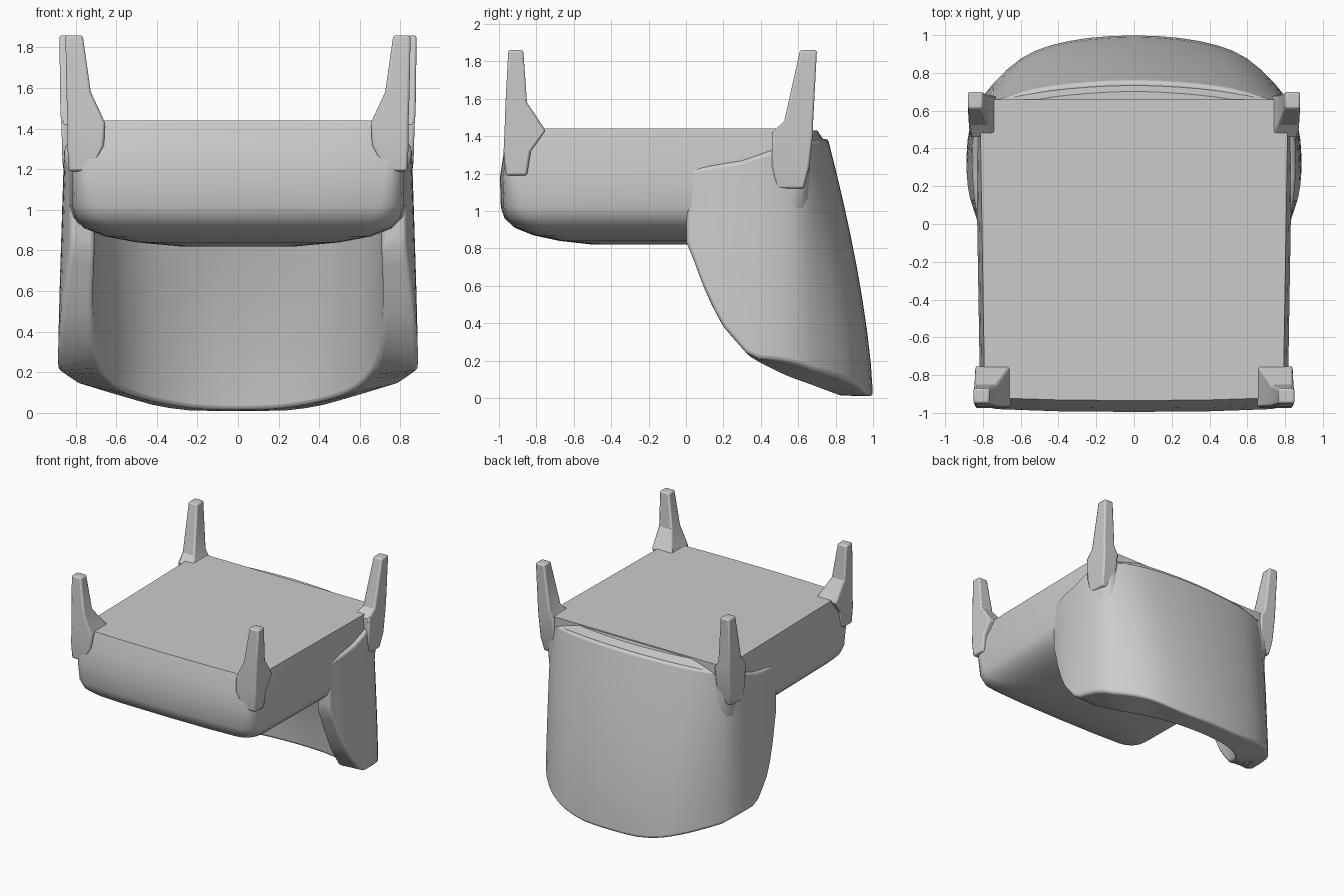
import bpy, bmesh, math
from mathutils import Vector

if "Cube" in bpy.data.objects:
    bpy.data.objects.remove(bpy.data.objects["Cube"])


def finish(name, bm, bevel=0.0, angle=40, segments=3):
    bmesh.ops.recalc_face_normals(bm, faces=bm.faces)
    me = bpy.data.meshes.new(name)
    bm.to_mesh(me)
    bm.free()
    ob = bpy.data.objects.new(name, me)
    bpy.context.collection.objects.link(ob)
    if bevel:
        mod = ob.modifiers.new("Round", 'BEVEL')
        mod.width, mod.segments = bevel, segments
        mod.limit_method, mod.angle_limit = 'ANGLE', math.radians(50)
    bpy.ops.object.select_all(action='DESELECT')
    ob.select_set(True)
    bpy.context.view_layer.objects.active = ob
    bpy.ops.object.shade_smooth_by_angle(angle=math.radians(angle))
    return ob


def loft(rings):
    """Skin closed rings of equal length and cap both ends."""
    bm = bmesh.new()
    rows = [[bm.verts.new(p) for p in r] for r in rings]
    n = len(rows[0])
    for a, b in zip(rows, rows[1:]):
        for i in range(n):
            j = (i + 1) % n
            bm.faces.new((a[i], a[j], b[j], b[i]))
    bm.faces.new(rows[0])
    bm.faces.new(rows[-1][::-1])
    return bm


def interp(table, v):
    for (a, fa), (b, fb) in zip(table, table[1:]):
        if v <= b:
            return fa + (fb - fa) * max(0, (v - a) / (b - a))
    return table[-1][1]


def smooth(pts, n=3):
    """Catmull-Rom through half a plan curve, mirrored to the full U."""
    full = pts + [(-x, y) for x, y in pts[-2::-1]]
    p = [Vector(q) for q in [full[0]] + full + [full[-1]]]
    out = []
    for a, b, c, d in zip(p, p[1:], p[2:], p[3:]):
        for k in range(n):
            t = k / n
            out.append(0.5 * (2*b + (c-a)*t + (2*a-5*b+4*c-d)*t*t + (3*b-a-3*c+d)*t**3))
    return out + [p[-1]]


# Seat: stacked rounded plans, with a bowed front and a rounded lower edge
def seat_ring(z, hx, yf, yb, r):
    ring = []
    for cx, cy, a0 in ((hx-r, yb-r, 0), (-hx+r, yb-r, 90), (-hx+r, yf+r, 180), (hx-r, yf+r, 270)):
        for k in range(5):
            a = math.radians(a0 + k * 22.5)
            ring.append((cx + r*math.cos(a), cy + r*math.sin(a), z))
        if a0 == 180:
            ring += [(s * hx, yf - 0.015 * (1 - s*s), z) for s in (-0.5, 0, 0.5)]
    # sides widen slightly towards the rear
    return [(x * (1 + 0.02 * y), y, z) for x, y, z in ring]


layers = [(1.44, .805, -.92, .66, .03), (1.31, .82, -.96, .66, .06), (1.18, .83, -.98, .66, .09),
          (1.02, .83, -.975, .66, .12), (.96, .81, -.955, .66, .13), (.91, .76, -.90, .66, .14),
          (.87, .66, -.80, .66, .15), (.84, .50, -.66, .66, .15), (.82, .28, -.48, .66, .12)]
finish("seat", loft([seat_ring(*l) for l in layers]), angle=35)

# Wraparound back: U-shaped plan blended from rim to root, rim cut to the side and front profiles
outer_rim = smooth([(.83, 0), (.88, .15), (.89, .33), (.87, .52), (.80, .68), (.60, .88), (.35, .97), (0, 1.0)])
outer_root = smooth([(.82, 0), (.84, .15), (.85, .30), (.85, .45), (.80, .60), (.60, .69), (.35, .735), (0, .755)])
inner_rim = smooth([(.71, .02), (.72, .14), (.69, .29), (.63, .45), (.54, .59), (.41, .70), (.22, .785), (0, .81)])
inner_root = smooth([(.70, .02), (.70, .13), (.66, .25), (.59, .34), (.49, .40), (.36, .44), (.18, .46), (0, .47)])
rim_z = [(0, .84), (.06, .69), (.11, .55), (.20, .38), (.35, .21), (.52, .12), (.82, .01), (.92, 0), (1, .01)]
rim_x = [(.15, 0), (.4, .03), (.62, .095), (.8, .15), (.89, .21)]
top_z = [(0, 1.22), (.3, 1.27), (.55, 1.36), (.76, 1.39)]


def plan(rim, root, z):
    return rim.lerp(root, max(0, z / 1.4) ** 1.5)


def column(rim, root, steps=8):
    zb = 0.3
    for _ in range(25):
        q = plan(rim, root, zb)
        zb = 0.5 * zb + 0.5 * max(interp(rim_z, q.y), interp(rim_x, abs(q.x)))
    zt = interp(top_z, root.y)
    pts = []
    for k in range(steps + 1):
        z = zb + (zt - zb) * k / steps
        q = plan(rim, root, z)
        pts.append((q.x, q.y, z))
    return pts


sections = [column(a, b)[::-1] + column(c, d)
            for a, b, c, d in zip(outer_rim, outer_root, inner_rim, inner_root)]
finish("backrest", loft(sections), bevel=.04)

# Web closing the gap between the seat base and the root of the back
web = []
for z, k in ((1.36, 0), (1.43, .04)):
    pts = [(x, y - k * 1.2) for x, y in ((.80, .64), (.60, .69), (.35, .73), (0, .75))]
    ring = [(p.x, p.y, z) for p in smooth(pts)]
    web.append(ring + [(-.78, .4, z), (.78, .4, z)])
finish("base_rear", loft(web), angle=25)


# Legs: rectangles (z, x_in, x_out, y_front, y_rear) lofted upward
def leg(name, secs, side):
    rings = [[(side*a, f, z), (side*b, f, z), (side*b, r, z), (side*a, r, z)] for z, a, b, f, r in secs]
    finish(name, loft(rings), bevel=.012, angle=25, segments=2)


front = [(1.19, .72, .835, -.965, -.85), (1.32, .66, .84, -.975, -.83), (1.43, .655, .84, -.97, -.75),
         (1.58, .725, .845, -.965, -.85), (1.86, .765, .85, -.95, -.87)]
rear = [(1.12, .74, .85, .48, .63), (1.24, .74, .865, .46, .66), (1.42, .73, .87, .46, .68),
        (1.48, .765, .875, .525, .68), (1.86, .80, .88, .61, .70)]
for side, tag in ((-1, "left"), (1, "right")):
    leg("front_leg_" + tag, front, side)
    leg("rear_leg_" + tag, rear, side)
